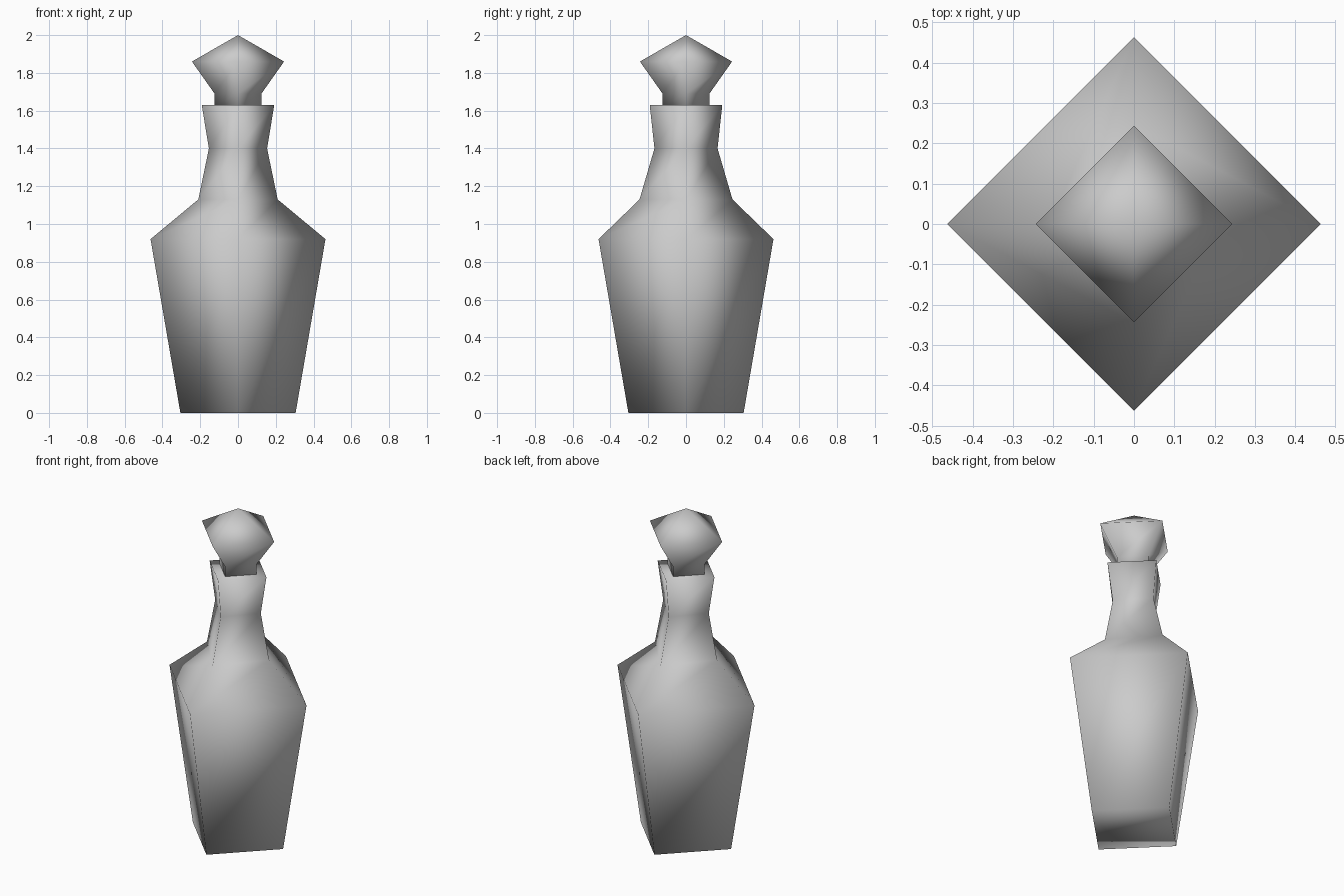
import bpy, bmesh

if "Cube" in bpy.data.objects:
    bpy.data.objects.remove(bpy.data.objects["Cube"])

glass = bpy.data.materials.new("pale grey")
glass.diffuse_color = (0.6, 0.6, 0.6, 1)
glass.use_nodes = True
glass.node_tree.nodes["Principled BSDF"].inputs["Base Color"].default_value = glass.diffuse_color


def four_sided(name, rings, tip=None):
    """Stack diamond rings (x radius, y radius, z), close both ends, shade smooth."""
    bm = bmesh.new()
    loops = [[bm.verts.new(p) for p in ((rx, 0, z), (0, ry, z), (-rx, 0, z), (0, -ry, z))]
             for rx, ry, z in rings]
    bm.faces.new(loops[0][::-1])
    for low, high in zip(loops, loops[1:]):
        for i in range(4):
            j = (i + 1) % 4
            bm.faces.new((low[i], low[j], high[j], high[i]))
    if tip is None:
        bm.faces.new(loops[-1])
    else:
        top = bm.verts.new((0, 0, tip))
        for i in range(4):
            bm.faces.new((loops[-1][i], loops[-1][(i + 1) % 4], top))
    for f in bm.faces:
        f.smooth = True
    mesh = bpy.data.meshes.new(name)
    bm.to_mesh(mesh)
    bm.free()
    mesh.materials.append(glass)
    obj = bpy.data.objects.new(name, mesh)
    bpy.context.collection.objects.link(obj)
    return obj


# Bottle: tapered body, shoulder, pinched neck and flared rim
four_sided("bottle", [(0.305, 0.305, 0), (0.463, 0.463, 0.92), (0.21, 0.246, 1.13),
                      (0.154, 0.167, 1.40), (0.192, 0.192, 1.63)])

# Stopper: short plug widening to a pointed gem
four_sided("stopper", [(0.124, 0.124, 1.625), (0.124, 0.124, 1.69),
                       (0.244, 0.244, 1.86)], tip=2.0)
